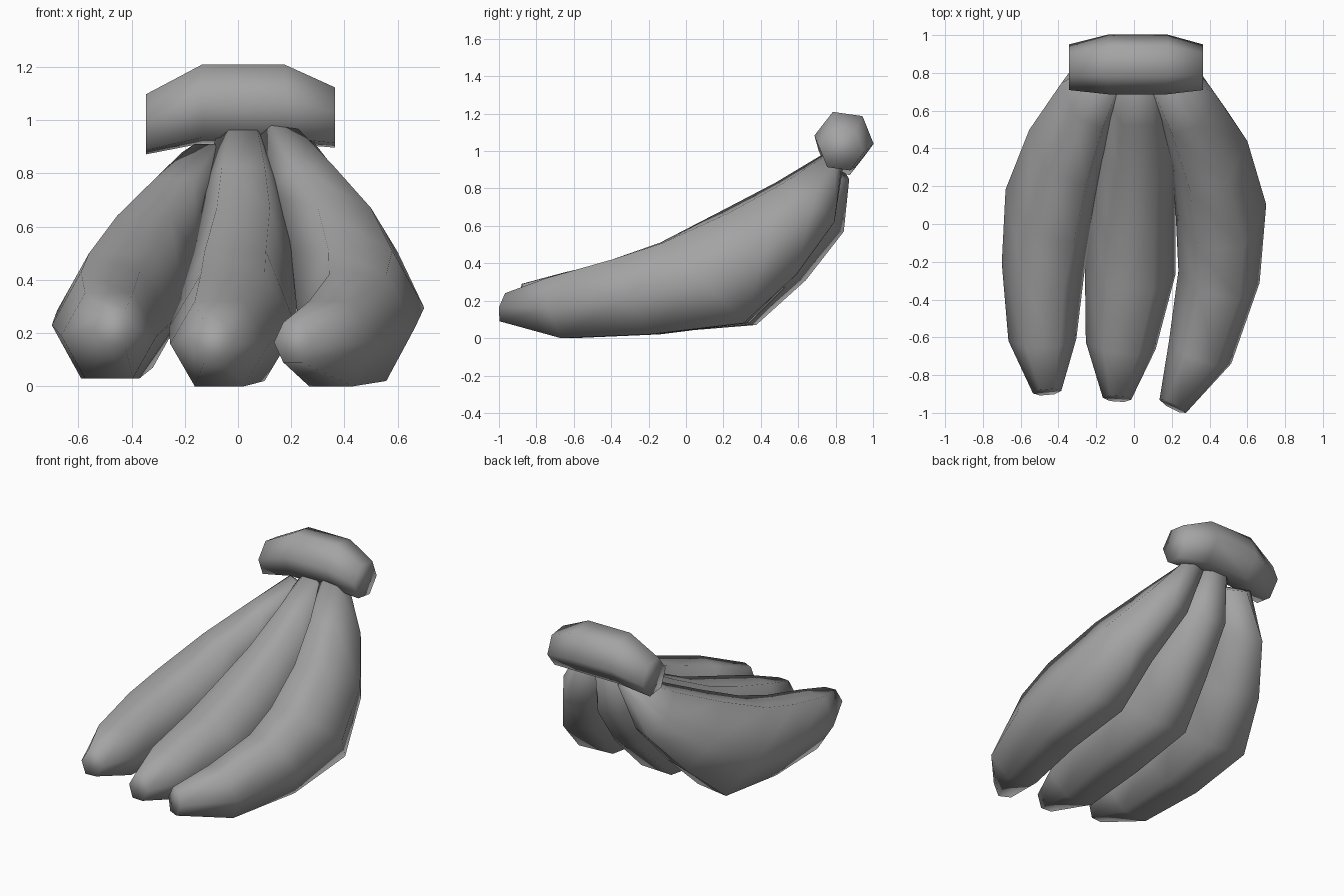
import bpy, bmesh, math
from mathutils import Vector

if "Cube" in bpy.data.objects:
    bpy.data.objects.remove(bpy.data.objects["Cube"])

grey = bpy.data.materials.new("grey")
grey.diffuse_color = (.37, .37, .37, 1)
grey.use_nodes = True
grey.node_tree.nodes["Principled BSDF"].inputs["Base Color"].default_value = grey.diffuse_color


def loft(name, rings):
    """Skin a list of hexagonal rings, cap both ends and shade it all smooth."""
    bm = bmesh.new()
    loops = [[bm.verts.new(p) for p in ring] for ring in rings]
    for a, b in zip(loops, loops[1:]):
        for i in range(6):
            j = (i + 1) % 6
            bm.faces.new((a[i], a[j], b[j], b[i]))
    bm.faces.new(loops[0])
    bm.faces.new(loops[-1])
    bmesh.ops.recalc_face_normals(bm, faces=bm.faces)
    for f in bm.faces:
        f.smooth = True
    mesh = bpy.data.meshes.new(name)
    bm.to_mesh(mesh)
    bm.free()
    mesh.materials.append(grey)
    ob = bpy.data.objects.new(name, mesh)
    bpy.context.collection.objects.link(ob)
    return ob


# Shared side profile: (upper y, upper z, lower y, lower z), tip to stalk
PROFILE = [(-.95, .24, -.98, .09), (-.72, .32, -.64, 0), (-.38, .42, -.18, .02),
           (-.13, .51, .30, .08), (.20, .67, .56, .34), (.50, .83, .77, .62),
           (.74, .98, .82, .92)]


def banana(name, spans, start=(0, 0), end=(0, 0)):
    """spans: (centre x, half width) per ring; start, end: (y, z) shifts."""
    n = len(PROFILE) - 1
    mids = [(p[0] + p[2]) / 2 for p in PROFILE]
    rings = []
    for k, ((uy, uz, ly, lz), (x, w)) in enumerate(zip(PROFILE, spans)):
        move = Vector((0, *start)).lerp(Vector((0, *end)), k / n)
        top, low = Vector((x, uy, uz)) + move, Vector((x, ly, lz)) + move
        mid = (top + low) / 2
        # turn the ring so it stays square to the path seen from above
        a, b = max(k - 1, 0), min(k + 1, n)
        slope = (spans[b][0] - spans[a][0]) / (mids[b] - mids[a])
        slope = max(-.3, min(.5, slope))
        side = Vector((w, -w * slope, 0))
        rings.append([mid + side, top + side / 2, top - side / 2,
                      mid - side, low - side / 2, low + side / 2])
    return loft(name, rings)


# Three bananas fanning out from the stalk
banana("banana_right", [(.205, .07), (.35, .165), (.45, .215), (.46, .24),
                        (.40, .20), (.28, .155), (.17, .09)])
banana("banana_middle", [(-.09, .075), (-.07, .185), (-.02, .24), (-.01, .23),
                         (.02, .20), (.02, .16), (.02, .10)], (.04, 0), (.02, 0))
banana("banana_left", [(-.46, .075), (-.485, .18), (-.48, .22), (-.44, .24),
                       (-.355, .20), (-.24, .145), (-.12, .09)],
       (.075, .05), (.03, -.07))

# Thick cut stalk across the top: (x, centre y, centre z, radius)
STALK = [(-.345, .83, .985, .122), (-.135, .845, 1.061, .16),
         (.175, .845, 1.061, .16), (.365, .83, 1.01, .122)]
loft("stalk", [[Vector((x, y + r * math.cos(a), z + r * math.sin(a)))
                for a in (math.radians(60 * i - 8) for i in range(6))]
               for x, y, z, r in STALK])
